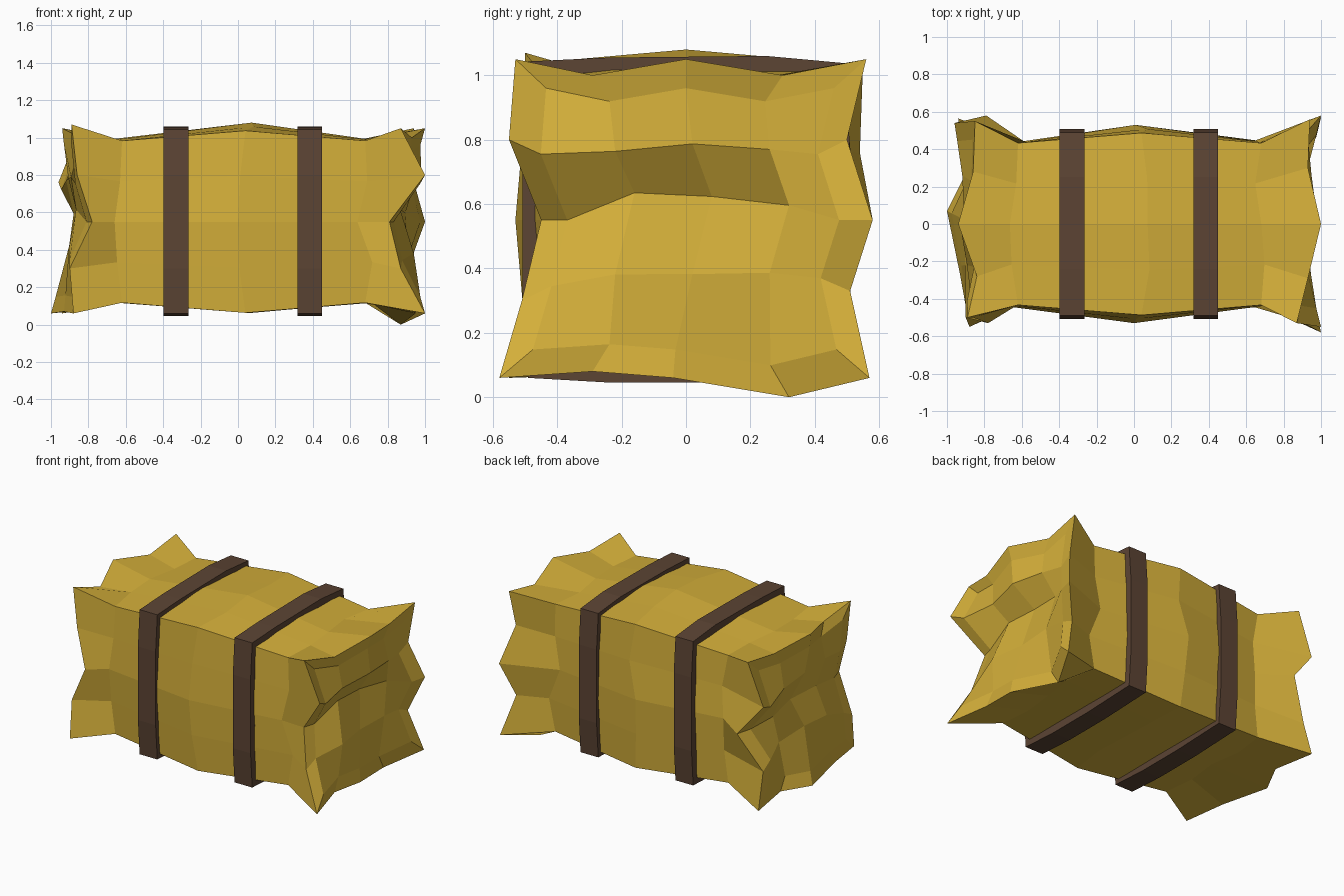
import bpy, bmesh, random

if "Cube" in bpy.data.objects:
    bpy.data.objects.remove(bpy.data.objects["Cube"])
random.seed(4)

def material(name, col):
    m = bpy.data.materials.new(name)
    m.diffuse_color = (*col, 1)
    m.use_nodes = True
    m.node_tree.nodes["Principled BSDF"].inputs["Base Color"].default_value = m.diffuse_color
    return m

hay = material("straw yellow", (0.66, 0.43, 0.042))
leather = material("dark brown", (0.107, 0.058, 0.034))

def finish(bm, name, mat):
    bmesh.ops.recalc_face_normals(bm, faces=bm.faces)
    me = bpy.data.meshes.new(name)
    bm.to_mesh(me)
    bm.free()
    me.materials.append(mat)
    ob = bpy.data.objects.new(name, me)
    bpy.context.collection.objects.link(ob)
    return ob

# Ragged rims: up the front, back over the top, down the back, forward below
right_rim = [(1.0, -.58, .06), (.87, -.51, .30), (.81, -.45, .55), (1.0, -.55, .80),
             (.87, -.53, 1.05), (.93, -.29, 1.0), (1.0, 0, 1.05), (.93, .30, 1.0),
             (.94, .56, 1.05), (.93, .50, .80), (1.0, .58, .55), (.92, .51, .33),
             (1.0, .57, .06), (.87, .32, 0), (.95, -.04, .06), (.93, -.29, .08)]
left_rim = [(-.88, -.55, .06), (-.90, -.50, .30), (-.78, -.53, .55), (-.86, -.50, .80),
            (-.89, -.50, 1.07), (-.84, -.28, 1.0), (-.94, 0, 1.05), (-.86, .28, 1.0),
            (-.85, .55, 1.04), (-.96, .54, .76), (-.79, .58, .55), (-.93, .50, .30),
            (-.94, .565, .06), (-.90, .27, .07), (-1.0, .07, .06), (-.93, -.27, .07)]

def section(x, h, bulge):
    """16-point square ring of half size h whose sides peak in the middle."""
    pts = []
    for side in range(4):
        for k in range(4):
            a = -h + 2 * h * k / 4
            o = h + bulge * (0, .5, 1, .5)[k]
            jx = x + (random.uniform(-.05, .05) if k else 0)
            if side == 0:
                y, z = -o, a
            elif side == 1:
                y, z = a, o
            elif side == 2:
                y, z = o, -a
            else:
                y, z = -a, -h
            pts.append((jx, y, .55 + z))
    return pts

def bridge(bm, a, b):
    for i in range(16):
        j = (i + 1) % 16
        bm.faces.new((a[i], a[j], b[j], b[i]))

def cap(bm, rim, xs, side):
    """Rim folded inward, then a crumpled 4 x 4 end."""
    ring = []
    for v in rim:
        x, y, z = v.co
        ring.append(bm.verts.new((x * .75 + side * .225, y * .82, .55 + (z - .55) * .82)))
    bridge(bm, rim, ring)
    grid = {}
    for i in range(5):
        for j in range(5):
            if j == 0: v = ring[i]
            elif i == 4: v = ring[4 + j]
            elif j == 4: v = ring[12 - i]
            elif i == 0: v = ring[16 - j]
            else:
                y = (j - 2) * .24 + (.08 if i == 2 else .02)
                v = bm.verts.new((side * (xs[i - 1] + random.uniform(-.03, .03)),
                                  y, (.40, .62, .78)[i - 1] + random.uniform(-.03, .03)))
            grid[i, j] = v
    for i in range(4):
        for j in range(4):
            bm.faces.new((grid[i, j], grid[i, j + 1], grid[i + 1, j + 1], grid[i + 1, j]))

# Straw bale
bm = bmesh.new()
rings = [left_rim, section(-.62, .433, .01), section(.04, .487, .043),
         section(.68, .433, .01), right_rim]
rings = [[bm.verts.new(p) for p in r] for r in rings]
for a, b in zip(rings, rings[1:]):
    bridge(bm, a, b)
cap(bm, rings[0], (.88, .86, .92), -1)
cap(bm, rings[-1], (.91, .87, .965), 1)
finish(bm, "straw_bale", hay)

# Two straps wrapped around the bale
outline = [(-.49, .06), (-.508, .3), (-.508, .8), (-.49, 1.043), (-.24, 1.055), (.25, 1.06),
           (.49, 1.038), (.508, .8), (.508, .3), (.49, .06), (.1, .045), (-.23, .045)]
for name, x0 in (("left_strap", -.397), ("right_strap", .317)):
    bm = bmesh.new()
    ends = [[bm.verts.new((x, y, z)) for y, z in outline] for x in (x0, x0 + .133)]
    for e in ends:
        bm.faces.new(e)
    for i in range(12):
        j = (i + 1) % 12
        bm.faces.new((ends[0][i], ends[0][j], ends[1][j], ends[1][i]))
    finish(bm, name, leather)
